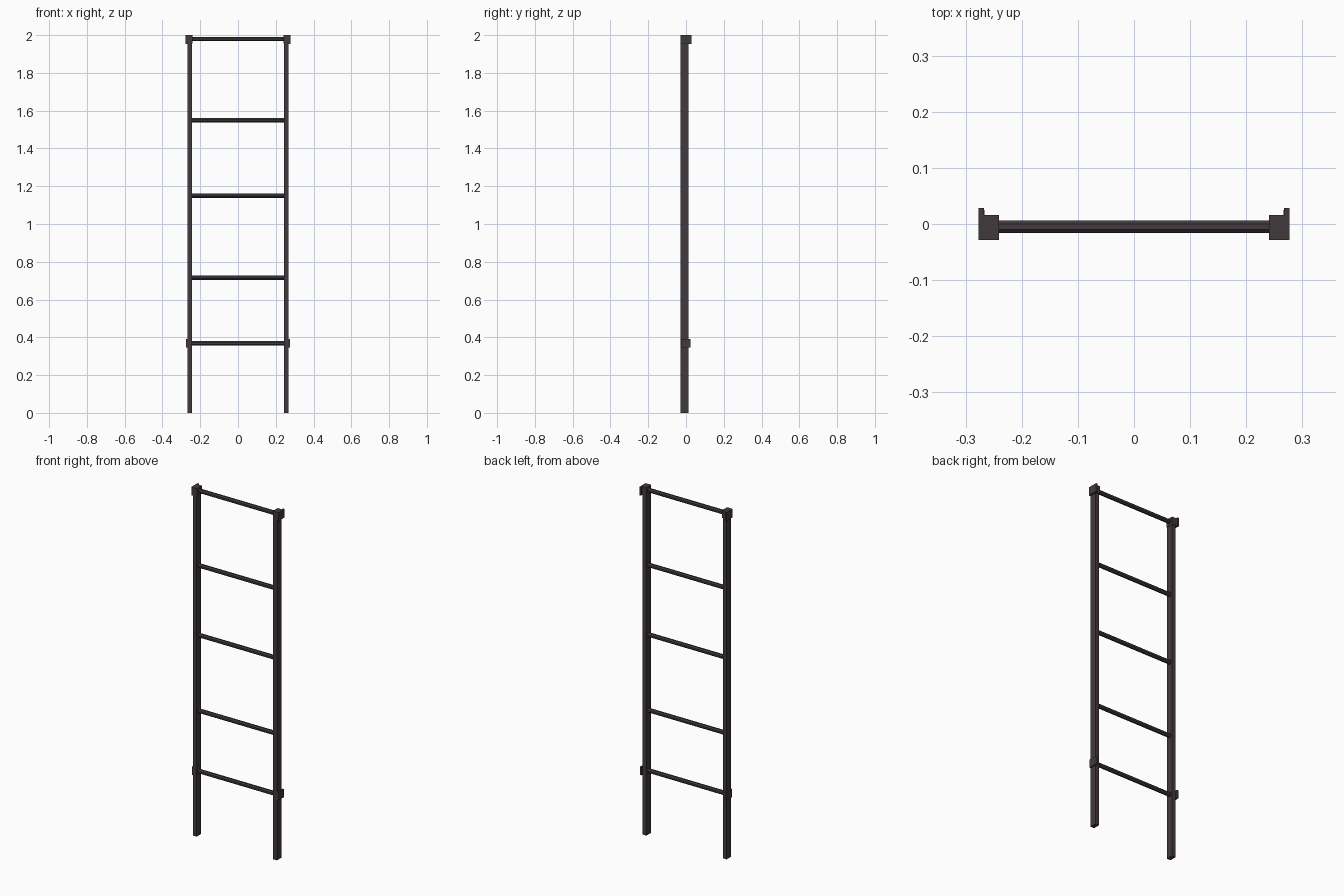
import bpy, math

if "Cube" in bpy.data.objects:
    bpy.data.objects.remove(bpy.data.objects["Cube"])

mat = bpy.data.materials.new("dark_metal")
mat.diffuse_color = (0.055, 0.042, 0.045, 1)
mat.use_nodes = True
mat.node_tree.nodes["Principled BSDF"].inputs["Base Color"].default_value = mat.diffuse_color


def box(name, x0, x1, y0, y1, z0, z1):
    bpy.ops.mesh.primitive_cube_add(size=1, location=((x0 + x1) / 2, (y0 + y1) / 2, (z0 + z1) / 2))
    o = bpy.context.object
    o.name = name
    o.scale = (abs(x1 - x0), y1 - y0, z1 - z0)
    bpy.ops.object.transform_apply(location=False, rotation=False, scale=True)
    o.data.materials.append(mat)
    return o


for side, s in (("left", -1), ("right", 1)):
    # Upright rail
    box(side + "_rail", s * 0.243, s * 0.267, -0.028, 0.013, 0, 1.998)
    # Top bracket: end cap around the rail plus a rear-reaching outer plate
    box(side + "_top_cap", s * 0.241, s * 0.268, -0.0285, 0.016, 1.955, 2.0)
    box(side + "_top_plate", s * 0.267, s * 0.277, -0.0285, 0.0285, 1.952, 2.0)
    # Lower bracket plate
    box(side + "_lower_plate", s * 0.266, s * 0.275, -0.026, 0.025, 0.345, 0.392)

# Rungs
for i, z in enumerate((0.368, 0.715, 1.149, 1.549, 1.979)):
    bpy.ops.mesh.primitive_cylinder_add(vertices=8, radius=0.0122, depth=0.49,
                                        location=(0, -0.005, z),
                                        rotation=(0, math.pi / 2, 0))
    o = bpy.context.object
    o.name = f"rung_{i + 1}"
    bpy.ops.object.transform_apply(location=False, rotation=True, scale=False)
    # Turn so a flat faces up
    o.rotation_euler.x = math.pi / 8
    o.data.materials.append(mat)
